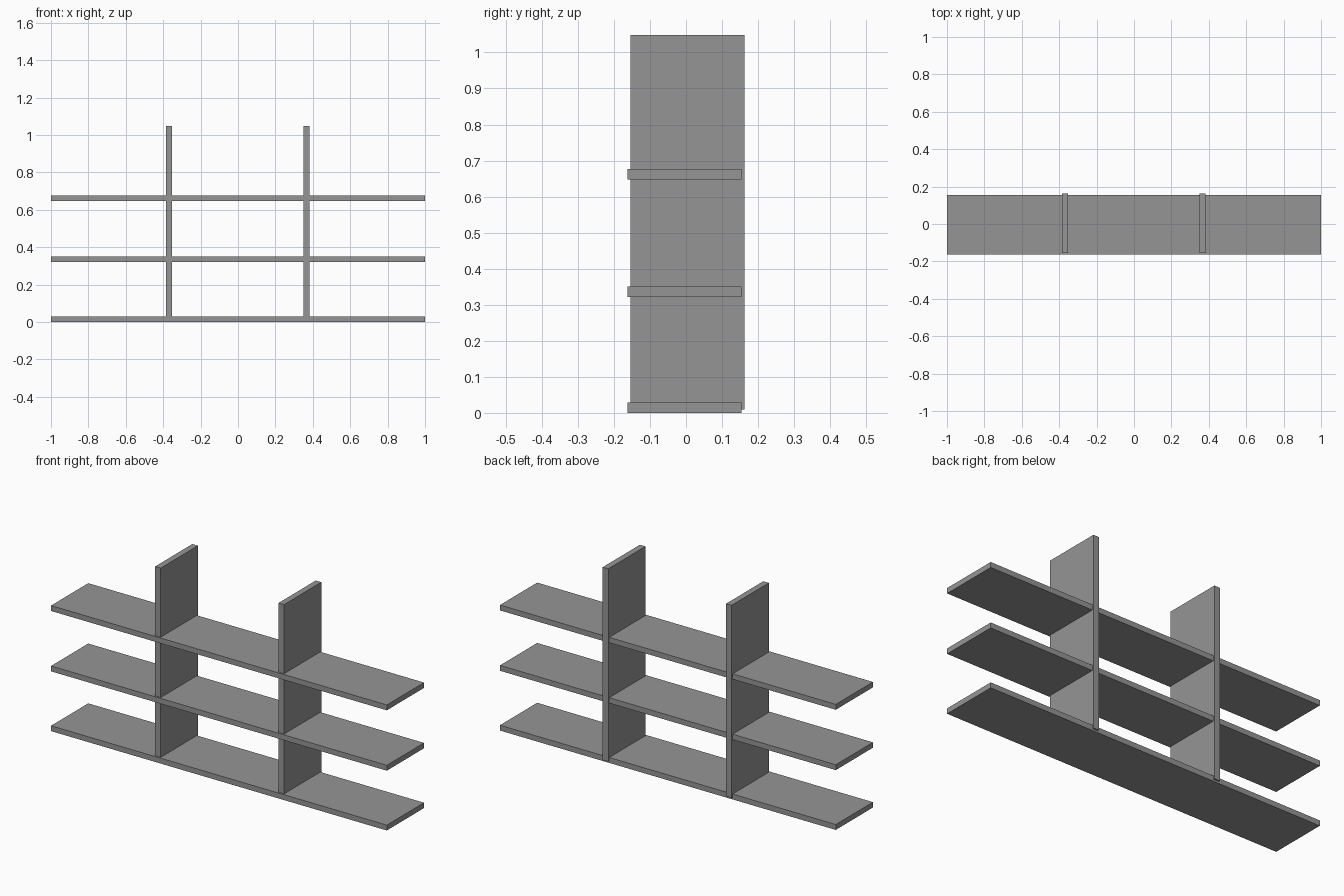
import bpy

# Remove the default cube
cube = bpy.data.objects.get("Cube")
if cube:
    bpy.data.objects.remove(cube, do_unlink=True)

grey = bpy.data.materials.new("mid grey")
grey.use_nodes = True
COLOUR = (0.3, 0.3, 0.3, 1.0)
grey.diffuse_color = COLOUR
grey.node_tree.nodes["Principled BSDF"].inputs["Base Color"].default_value = COLOUR


def board(name, x, y, z):
    """Box spanning the (low, high) pairs on each axis."""
    spans = (x, y, z)
    bpy.ops.mesh.primitive_cube_add(size=1, location=[(a + b) / 2 for a, b in spans])
    obj = bpy.context.object
    obj.name = name
    obj.scale = [b - a for a, b in spans]
    bpy.ops.object.transform_apply(location=False, rotation=False, scale=True)
    obj.data.materials.append(grey)
    return obj


# Three long shelves, set slightly forward of the uprights
THICK = 0.029
for name, z in (("bottom", 0.0), ("middle", 0.322), ("top", 0.647)):
    board(name + "_shelf", (-1, 1), (-0.162, 0.154), (z, z + THICK))

# Two uprights passing through the shelves
for name, x in (("right", -0.369), ("left", 0.366)):
    board(name + "_upright", (x - 0.0165, x + 0.0165), (-0.154, 0.162), (0.01, 1.048))
